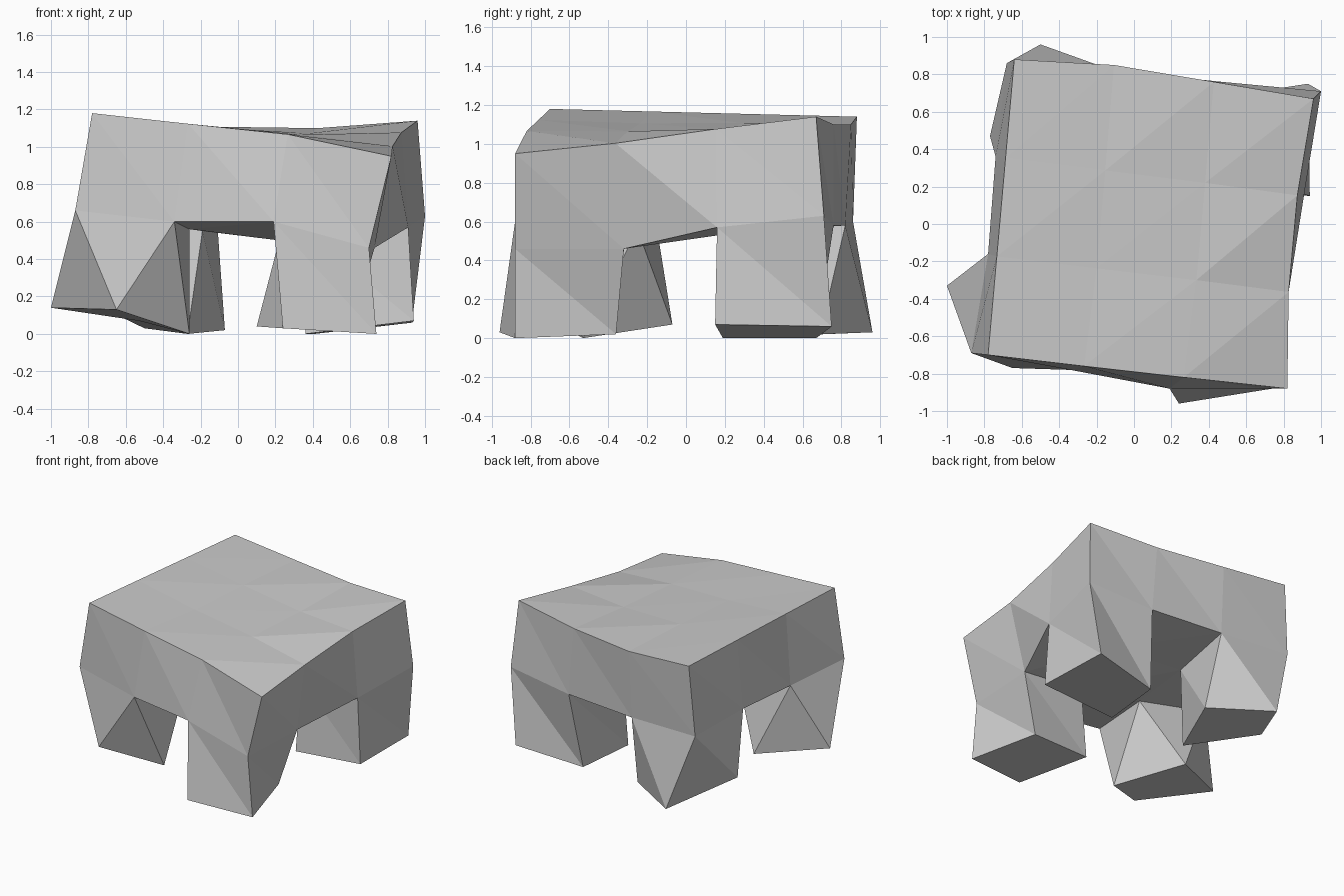
import bpy, bmesh
from mathutils import Vector

cube = bpy.data.objects.get("Cube")
if cube:
    bpy.data.objects.remove(cube, do_unlink=True)

# Single plain material
grey = bpy.data.materials.new("light_grey")
grey.use_nodes = True
colour = (0.6, 0.6, 0.6, 1)
grey.diffuse_color = colour
grey.node_tree.nodes["Principled BSDF"].inputs["Base Color"].default_value = colour


def build_object(name, faces):
    """Flat-shaded mesh from faces given as lists of points."""
    bm = bmesh.new()
    for face in faces:
        bm.faces.new([bm.verts.new(point) for point in face])
    bmesh.ops.remove_doubles(bm, verts=bm.verts, dist=0.0005)
    bmesh.ops.recalc_face_normals(bm, faces=bm.faces)
    mesh = bpy.data.meshes.new(name)
    bm.to_mesh(mesh)
    bm.free()
    mesh.materials.append(grey)
    obj = bpy.data.objects.new(name, mesh)
    bpy.context.collection.objects.link(obj)
    return obj


def split_quad(upper_a, upper_b, lower_a, lower_b, forward):
    """Two triangles, cut along one diagonal or the other."""
    if forward:
        return [(upper_a, upper_b, lower_a), (upper_b, lower_b, lower_a)]
    return [(upper_a, upper_b, lower_b), (upper_a, lower_b, lower_a)]


# Each leg: rim where it meets the seat and foot below,
# both ordered corner, neighbour along x, inner, neighbour along y
legs = {
    "front_right_leg": dict(
        cell=(0, 0), forward=True,
        rim=[(-.87, -.69, .66), (-.34, -.78, .6), (-.26, -.25, .56), (-.78, -.16, .63)],
        foot=[(-.65, -.77, .13), (-.26, -.53, 0), (-.53, -.07, .07), (-1, -.33, .14)]),
    "front_left_leg": dict(
        cell=(3, 0), forward=True,
        rim=[(.7, -.88, .46), (.19, -.88, .6), (.22, -.31, .5), (.73, -.32, .46)],
        foot=[(.74, -.88, 0), (.24, -.96, .03), (.1, -.4, .04), (.6, -.36, .02)]),
    "back_left_leg": dict(
        cell=(3, 3), forward=False,
        rim=[(1, .71, .63), (.47, .76, .58), (.37, .24, .54), (.91, .16, .57)],
        foot=[(.93, .75, .06), (.41, .67, 0), (.36, .19, 0), (.94, .15, .07)]),
    "back_right_leg": dict(
        cell=(0, 3), forward=True,
        rim=[(-.68, .86, .6), (-.11, .82, .58), (-.19, .28, .55), (-.74, .36, .64)],
        foot=[(-.5, .96, .03), (-.07, .69, .02), (-.27, .21, 0), (-.77, .47, .16)]),
}

underside = {}
for name, leg in legs.items():
    i, j = leg["cell"]
    near_i, near_j = (1 if i == 0 else 2), (1 if j == 0 else 2)
    rim, foot = leg["rim"], leg["foot"]
    for key, point in zip([(i, j), (near_i, j), (near_i, near_j), (i, near_j)], rim):
        underside[key] = point
    faces = [foot]
    for k in range(4):
        n = (k + 1) % 4
        faces += split_quad(rim[k], rim[n], foot[k], foot[n], leg["forward"])
    build_object(name, faces)

# Seat top: blend of four corners with small dents along the edges
front_a, front_b = Vector((-.78, -.7, 1.18)), Vector((.82, -.88, .95))
back_a, back_b = Vector((-.64, .88, 1.14)), Vector((.96, .67, 1.14))
dents = {
    (1, 0): (-.02, 0, .02), (2, 0): (-.02, 0, .04),
    (3, 1): (-.04, 0, -.01), (3, 2): (-.04, 0, 0),
    (1, 3): (0, .04, -.04), (2, 3): (0, .02, -.04),
    (2, 2): (0, 0, -.03), (1, 1): (0, 0, -.01), (1, 2): (0, 0, -.02),
}
top = {}
for i in range(4):
    for j in range(4):
        point = front_a.lerp(front_b, i / 3).lerp(back_a.lerp(back_b, i / 3), j / 3)
        top[i, j] = point + Vector(dents.get((i, j), (0, 0, 0)))

seat_faces = []
for i in range(3):
    for j in range(3):
        cell = [(i, j), (i + 1, j), (i, j + 1), (i + 1, j + 1)]
        seat_faces += split_quad(*[top[key] for key in cell], False)
        if i == 1 or j == 1:  # corner cells are taken by the legs
            seat_faces += split_quad(*[underside[key] for key in cell], True)

# Skirt around the seat, walking the border once
border = [(k, 0) for k in range(3)] + [(3, k) for k in range(3)]
border += [(3 - k, 3) for k in range(3)] + [(0, 3 - k) for k in range(3)]
for here, following in zip(border, border[1:] + border[:1]):
    seat_faces += split_quad(top[here], top[following],
                             underside[here], underside[following], False)
build_object("seat", seat_faces)
